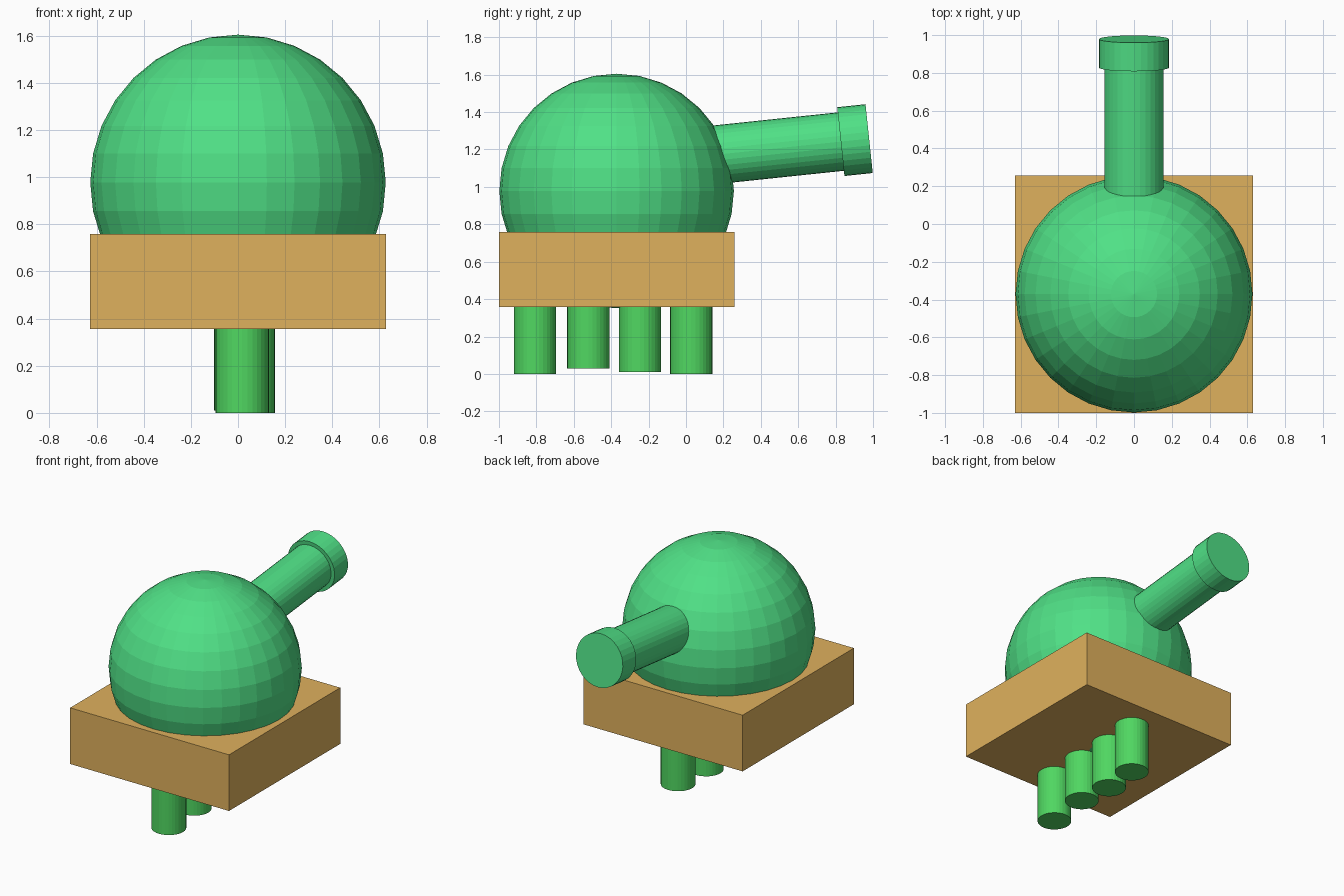
import bpy
from mathutils import Vector

if "Cube" in bpy.data.objects:
    bpy.data.objects.remove(bpy.data.objects["Cube"])


def material(name, color):
    m = bpy.data.materials.new(name)
    m.diffuse_color = (*color, 1)
    m.use_nodes = True
    m.node_tree.nodes["Principled BSDF"].inputs["Base Color"].default_value = m.diffuse_color
    return m


mint = material("mint_green", (0.08, 0.75, 0.24))
leaf = material("leaf_green", (0.08, 0.68, 0.12))
tan = material("tan", (0.74, 0.44, 0.11))


def finish(name, mat):
    ob = bpy.context.object
    ob.name = name
    ob.data.materials.append(mat)
    return ob


def rod(name, a, b, radius, mat):
    # cylinder running from point a to point b
    a, b = Vector(a), Vector(b)
    d = b - a
    bpy.ops.mesh.primitive_cylinder_add(
        vertices=32, radius=radius, depth=d.length, location=(a + b) / 2,
        rotation=d.to_track_quat('Z', 'Y').to_euler())
    return finish(name, mat)


# Square base block
bpy.ops.mesh.primitive_cube_add(size=1, location=(0, -0.371, 0.558))
bpy.context.object.scale = (1.258, 1.258, 0.402)
finish("base_block", tan)

# Faceted dome, a full ball sunk through the block
bpy.ops.mesh.primitive_uv_sphere_add(
    segments=32, ring_count=16, radius=0.627, location=(0, -0.371, 0.978))
finish("dome", mint)

# Tilted barrel with a wider end collar
tip = Vector((0, 0.979, 1.258))
axis = Vector((0, 0.9945, 0.1045))
rod("barrel", tip - axis * 0.98, tip - axis * 0.08, 0.157, mint)
rod("barrel_collar", tip - axis * 0.152, tip, 0.185, mint)

# Row of four slightly uneven legs: x, y, bottom z
legs = [(0.018, -0.807, 0.0), (0.018, -0.522, 0.03),
        (0.012, -0.246, 0.01), (0.043, 0.028, 0.0)]
for i, (x, y, z) in enumerate(legs):
    rod(f"leg_{i + 1}", (x, y, z), (x, y, 0.45), 0.113, leaf)
